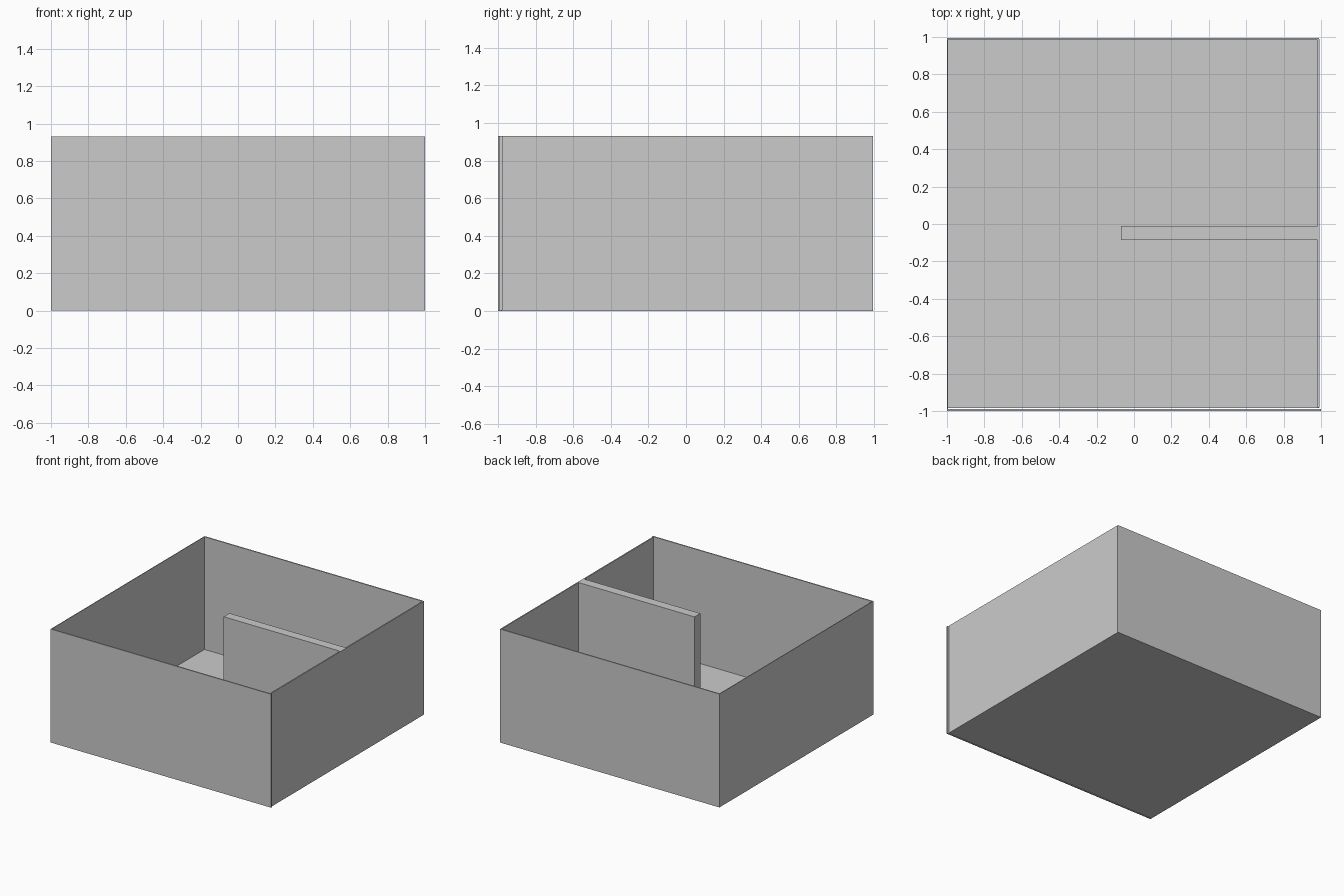
import bpy

cube = bpy.data.objects.get("Cube")
if cube:
    bpy.data.objects.remove(cube, do_unlink=True)

# Plain grey for every part
grey = bpy.data.materials.new("plain_grey")
grey.use_nodes = True
colour = (0.6, 0.6, 0.6, 1)
grey.diffuse_color = colour
grey.node_tree.nodes["Principled BSDF"].inputs["Base Color"].default_value = colour

HEIGHT = 0.93


def box(name, x, y, z=(0, HEIGHT)):
    """Add a box spanning the given x, y and z ranges."""
    spans = (x, y, z)
    bpy.ops.mesh.primitive_cube_add(size=1, location=[sum(s) / 2 for s in spans])
    ob = bpy.context.object
    ob.name = name
    ob.scale = [s[1] - s[0] for s in spans]
    bpy.ops.object.transform_apply(location=False, rotation=False, scale=True)
    ob.data.materials.append(grey)
    return ob


# Thin floor slab
box("floor", (-0.995, 0.99), (-0.985, 0.99), (0, 0.006))

# Thin outer walls; the front wall runs past the end of the right-hand one
box("front_wall", (-1, 1), (-1, -0.99))
box("back_wall", (-1, 0.99), (0.985, 0.995))
box("wall_minus_x", (-1, -0.994), (-0.99, 0.985))
box("wall_plus_x", (0.982, 0.992), (-0.98, 0.99))

# Thick partition reaching from one side wall to the middle
box("partition", (-0.07, 0.982), (-0.085, -0.01))
